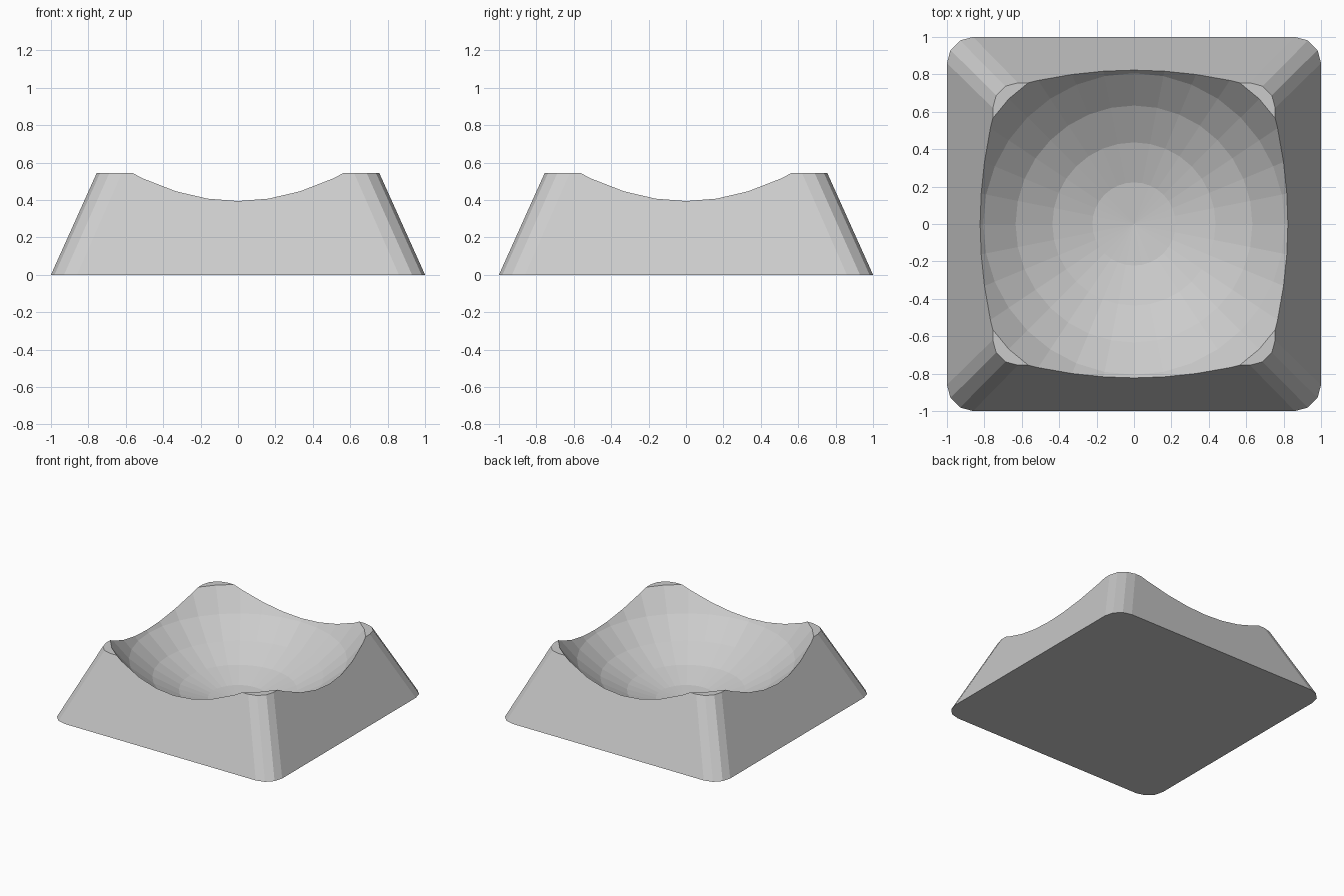
import bpy, bmesh
from math import sin, cos, pi

if "Cube" in bpy.data.objects:
    bpy.data.objects.remove(bpy.data.objects["Cube"])


def rounded_square(half, radius, z, steps=3):
    """Outline points of a square with rounded corners."""
    pts = []
    for q in range(4):
        mid = pi / 4 + q * pi / 2
        sx = 1 if cos(mid) > 0 else -1
        sy = 1 if sin(mid) > 0 else -1
        for i in range(steps + 1):
            a = q * pi / 2 + i * pi / 2 / steps
            pts.append((sx * (half - radius) + radius * cos(a),
                        sy * (half - radius) + radius * sin(a), z))
    return pts


# Tapered body with rounded corners
bm = bmesh.new()
low = [bm.verts.new(p) for p in rounded_square(1.0, 0.14, 0)]
top = [bm.verts.new(p) for p in rounded_square(0.755, 0.135, 0.545)]
n = len(low)
for i in range(n):
    j = (i + 1) % n
    bm.faces.new((low[i], low[j], top[j], top[i]))
bm.faces.new(low[::-1])
bm.faces.new(top)
mesh = bpy.data.meshes.new("dished_block")
bm.to_mesh(mesh)
bm.free()
block = bpy.data.objects.new("dished_block", mesh)
bpy.context.collection.objects.link(block)

# Sphere that carves the bowl
bpy.ops.mesh.primitive_uv_sphere_add(segments=32, ring_count=16, radius=1.14,
                                     location=(0, 0, 1.18))
cutter = bpy.context.object
cutter.name = "bowl_cutter"
cutter.hide_render = True

cut = block.modifiers.new("bowl", 'BOOLEAN')
cut.operation = 'DIFFERENCE'
cut.solver = 'EXACT'
cut.object = cutter

# Apply the cut and remove the cutter
bpy.context.view_layer.objects.active = block
bpy.ops.object.modifier_apply(modifier=cut.name)
bpy.data.objects.remove(cutter)
